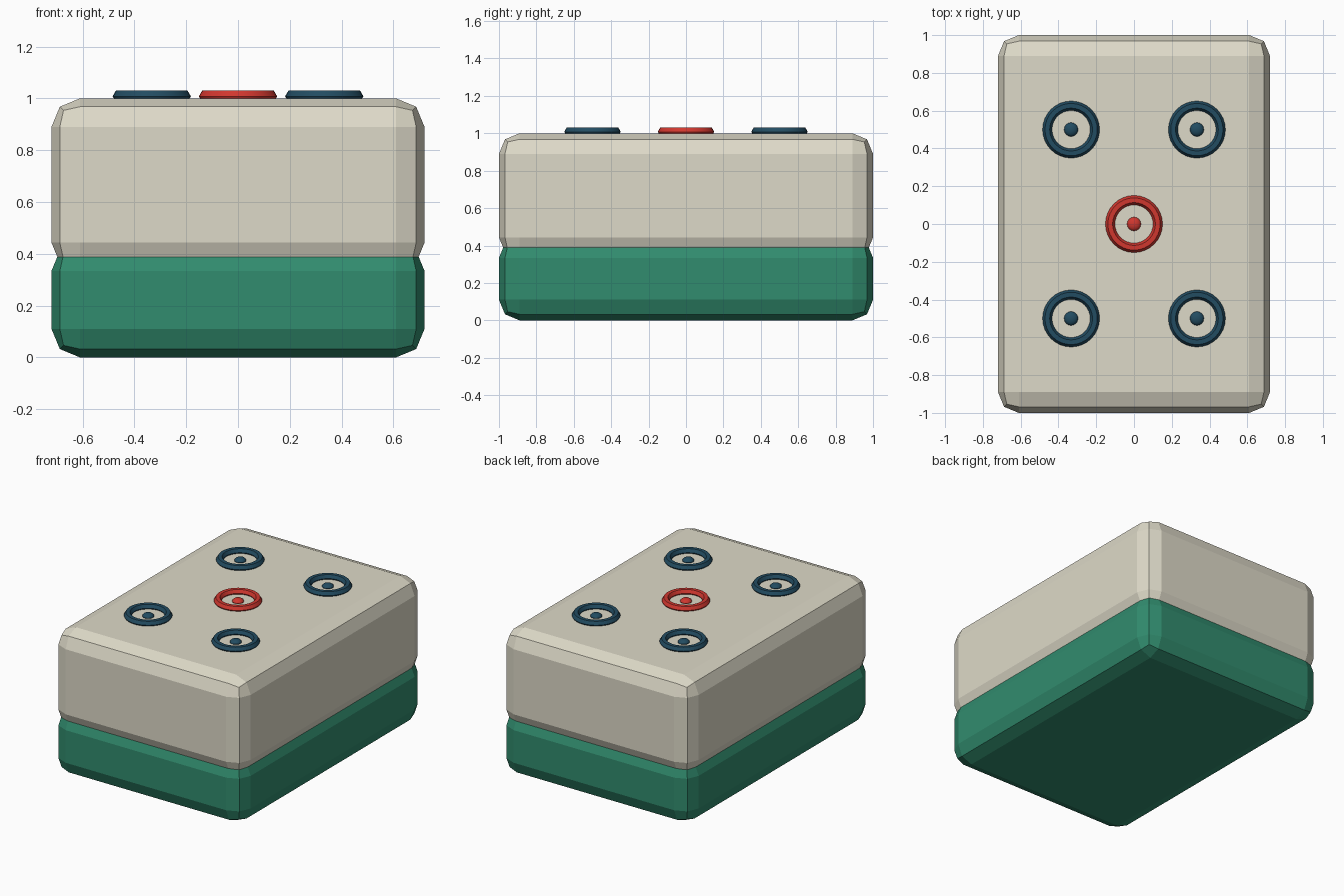
import bpy, bmesh, math
from mathutils import Matrix

if "Cube" in bpy.data.objects:
    bpy.data.objects.remove(bpy.data.objects["Cube"])


def make_material(name, colour):
    mat = bpy.data.materials.new(name)
    mat.diffuse_color = (*colour, 1.0)
    mat.use_nodes = True
    mat.node_tree.nodes["Principled BSDF"].inputs["Base Color"].default_value = mat.diffuse_color
    return mat


cream = make_material("cream", (0.73, 0.70, 0.58))
green = make_material("green", (0.031, 0.262, 0.156))
navy = make_material("navy", (0.016, 0.072, 0.12))
red = make_material("red", (0.63, 0.038, 0.028))


def finish(name, bm, mat, location=(0, 0, 0)):
    mesh = bpy.data.meshes.new(name)
    bm.to_mesh(mesh)
    bm.free()
    mesh.materials.append(mat)
    obj = bpy.data.objects.new(name, mesh)
    obj.location = location
    bpy.context.collection.objects.link(obj)
    return obj


def rounded_block(name, z0, z1, mat):
    bm = bmesh.new()
    size = Matrix.Diagonal((1.44, 2.0, z1 - z0, 1))
    bmesh.ops.create_cube(bm, size=1, matrix=size)
    obj = finish(name, bm, mat, (0, 0, (z0 + z1) / 2))
    bevel = obj.modifiers.new("rounded_edges", 'BEVEL')
    bevel.width = 0.11
    bevel.segments = 2
    bevel.limit_method = 'NONE'
    return obj


def smooth(obj):
    bpy.ops.object.select_all(action='DESELECT')
    obj.select_set(True)
    bpy.context.view_layer.objects.active = obj
    bpy.ops.object.shade_smooth_by_angle(angle=math.radians(35))


def ring(name, x, y, mat, major=0.126, minor=0.025, around=32, sides=6):
    bm = bmesh.new()
    loops = []
    for i in range(around):
        a = math.tau * i / around
        loop = []
        for j in range(sides):
            b = math.tau * j / sides
            r = major + minor * math.cos(b)
            loop.append(bm.verts.new((r * math.cos(a), r * math.sin(a), minor * math.sin(b))))
        loops.append(loop)
    for i in range(around):
        p, q = loops[i], loops[(i + 1) % around]
        for j in range(sides):
            k = (j + 1) % sides
            bm.faces.new((p[j], q[j], q[k], p[k]))
    smooth(finish(name, bm, mat, (x, y, 1.008)))


def dot(name, x, y, mat):
    bm = bmesh.new()
    bmesh.ops.create_uvsphere(bm, u_segments=16, v_segments=8, radius=0.037,
                              matrix=Matrix.Diagonal((1, 1, 0.55, 1)))
    smooth(finish(name, bm, mat, (x, y, 1.003)))


# Two-layer body, blocks overlapping to form the groove
rounded_block("lower_body", 0.0, 0.444, green)
rounded_block("upper_body", 0.333, 1.0, cream)

# Five raised circles on the top face
ring("centre_ring", 0, 0, red)
dot("centre_dot", 0, 0, red)
for sx, side in ((-1, "left"), (1, "right")):
    for sy, end in ((-1, "front"), (1, "back")):
        ring(f"{end}_{side}_ring", sx * 0.333, sy * 0.5, navy)
        dot(f"{end}_{side}_dot", sx * 0.333, sy * 0.5, navy)
